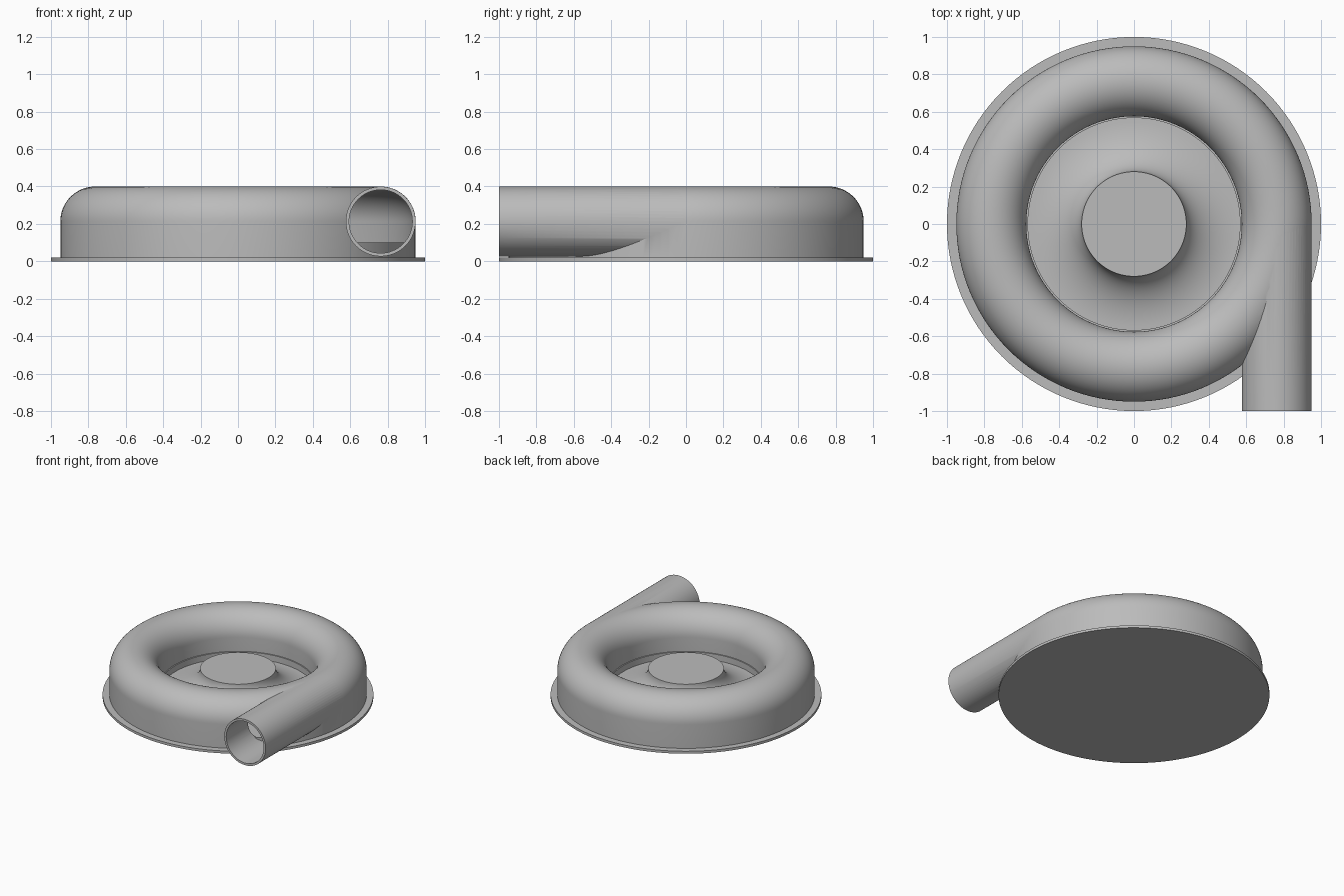
import bpy, bmesh
from math import sin, cos, pi, radians
from mathutils import Matrix

cube = bpy.data.objects.get("Cube")
if cube:
    bpy.data.objects.remove(cube, do_unlink=True)

metal = bpy.data.materials.new("cast_grey")
metal.use_nodes = True
GREY = (0.5, 0.5, 0.5, 1)
metal.diffuse_color = GREY
metal.node_tree.nodes["Principled BSDF"].inputs["Base Color"].default_value = GREY

RING, AXIS_Z, TUBE = 0.763, 0.213, 0.187   # volute centreline and tube radius
WALL = 0.017
BASE = 0.02


def finish(name, bm):
    bmesh.ops.recalc_face_normals(bm, faces=bm.faces)
    mesh = bpy.data.meshes.new(name)
    bm.to_mesh(mesh)
    bm.free()
    mesh.materials.append(metal)
    obj = bpy.data.objects.new(name, mesh)
    bpy.context.collection.objects.link(obj)
    return obj


def lathe(name, profile, closed=True, steps=128):
    """Turn a list of (radius, height) points around the z axis."""
    bm = bmesh.new()
    verts = [bm.verts.new((r, 0, z)) for r, z in profile]
    edges = [bm.edges.new(pair) for pair in zip(verts, verts[1:])]
    if closed:
        edges.append(bm.edges.new((verts[-1], verts[0])))
    bmesh.ops.spin(bm, geom=verts + edges, axis=(0, 0, 1), cent=(0, 0, 0),
                   angle=2 * pi, steps=steps, use_duplicate=False)
    bmesh.ops.remove_doubles(bm, verts=bm.verts, dist=1e-5)
    return finish(name, bm)


def rod(name, radius, y0, y1):
    """Cylinder along y on the outlet axis."""
    bm = bmesh.new()
    place = Matrix.Translation((RING, (y0 + y1) / 2, AXIS_Z)) @ Matrix.Rotation(pi / 2, 4, "X")
    bmesh.ops.create_cone(bm, cap_ends=True, segments=64, radius1=radius,
                          radius2=radius, depth=y1 - y0, matrix=place)
    return finish(name, bm)


def arch(radius, inner_foot, outer_foot):
    """Half-round top with straight legs on both sides."""
    arc = [(RING + radius * cos(pi * i / 32), AXIS_Z + radius * sin(pi * i / 32))
           for i in range(33)]
    return [(RING + radius, outer_foot)] + arc + [(RING - radius, inner_foot)]


def boolean(target, tool, operation):
    mod = target.modifiers.new(operation.lower(), "BOOLEAN")
    mod.operation, mod.object, mod.solver = operation, tool, "EXACT"
    bpy.context.view_layer.objects.active = target
    bpy.ops.object.modifier_apply(modifier=mod.name)
    bpy.data.objects.remove(tool, do_unlink=True)


# Flat flange under everything
flange = lathe("base_flange", [(0, 0), (1, 0), (1, BASE), (0, BASE)], closed=False)

# Spiral casing with its tangential outlet pipe, then hollowed
casing = lathe("volute_casing", arch(TUBE, 0.095, BASE - 0.002))
boolean(casing, rod("outlet_pipe", TUBE - 0.0005, -1, -0.02), "UNION")
boolean(casing, lathe("casing_void", arch(TUBE - WALL, 0, 0)), "DIFFERENCE")
boolean(casing, rod("outlet_bore", TUBE - WALL - 0.001, -1.1, -0.02), "DIFFERENCE")

# Raised floor inside the casing
floor = lathe("casing_floor", [(0.567, 0.01), (0.942, 0.01), (0.942, 0.1), (0.567, 0.1)])

# Flared hub in the central opening
flare = [(0.567 - 0.287 * sin(pi * i / 40), 0.23 - 0.18 * cos(pi * i / 40))
         for i in range(21)]
hub = lathe("flared_hub", [(0, 0.01), (0.567, 0.01)] + flare + [(0, 0.23)], closed=False)

for obj in (flange, casing, floor, hub):
    bpy.ops.object.select_all(action="DESELECT")
    obj.select_set(True)
    bpy.context.view_layer.objects.active = obj
    bpy.ops.object.shade_smooth_by_angle(angle=radians(30))
